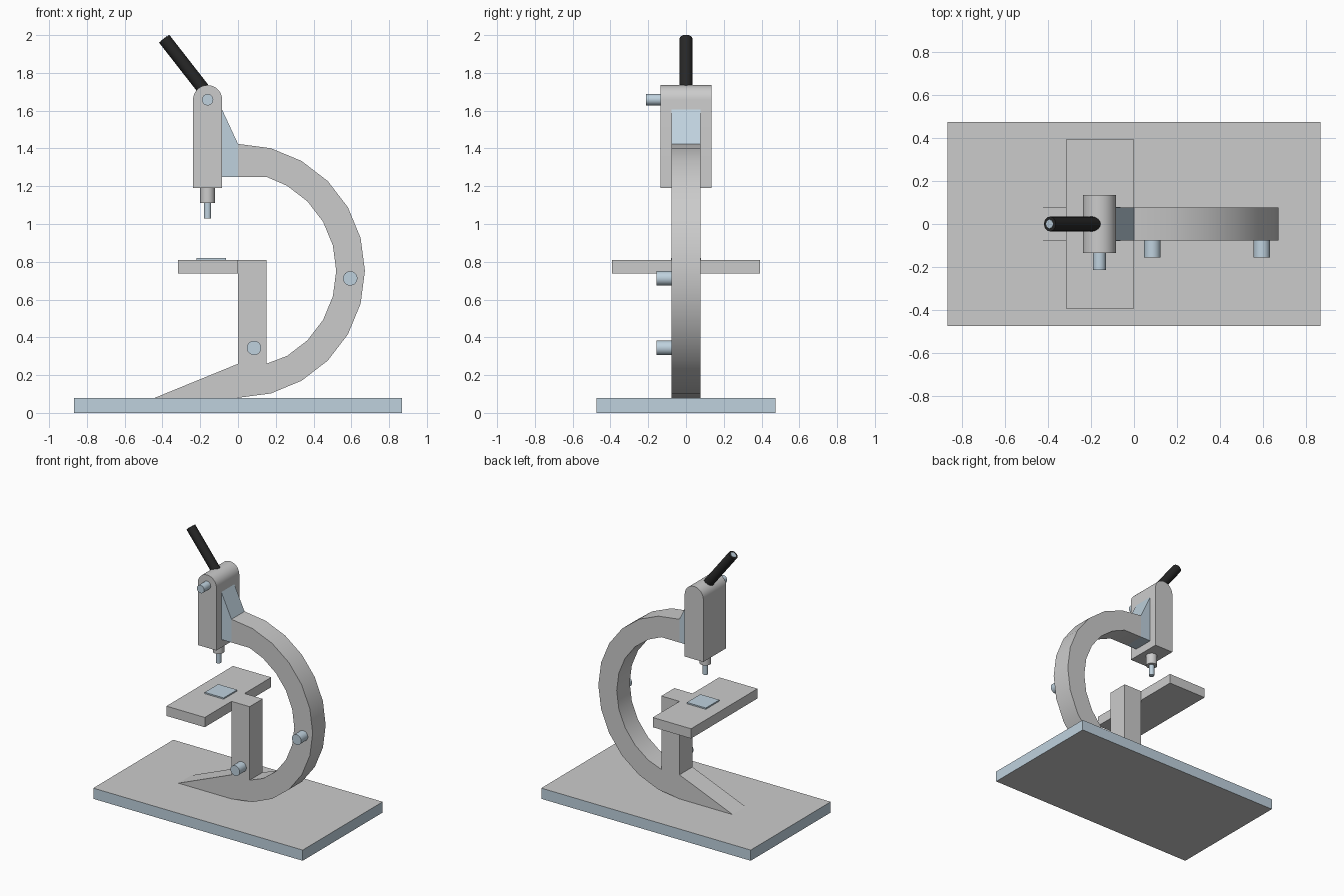
import bpy, bmesh, math
from mathutils import Vector

if "Cube" in bpy.data.objects:
    bpy.data.objects.remove(bpy.data.objects["Cube"])


def material(name, rgb):
    m = bpy.data.materials.new(name)
    m.diffuse_color = (*rgb, 1)
    m.use_nodes = True
    m.node_tree.nodes["Principled BSDF"].inputs["Base Color"].default_value = m.diffuse_color
    return m


BLUE = material("slate_blue", (0.52, 0.64, 0.73))
BLACK = material("black", (0.02, 0.02, 0.02))
GREY = material("grey", (0.8, 0.8, 0.8))


def finish(name, bm, mat, smooth):
    bmesh.ops.recalc_face_normals(bm, faces=bm.faces)
    me = bpy.data.meshes.new(name)
    bm.to_mesh(me)
    bm.free()
    ob = bpy.data.objects.new(name, me)
    bpy.context.collection.objects.link(ob)
    if mat:
        me.materials.append(mat)
    if smooth:
        bpy.ops.object.select_all(action='DESELECT')
        ob.select_set(True)
        bpy.context.view_layer.objects.active = ob
        bpy.ops.object.shade_smooth_by_angle(angle=math.radians(30))
    return ob


def prism(name, pts, half_y, mat=None, smooth=False):
    """Extrude an x-z outline symmetrically along y."""
    bm = bmesh.new()
    face = bm.faces.new([bm.verts.new((x, -half_y, z)) for x, z in pts])
    ext = bmesh.ops.extrude_face_region(bm, geom=[face])
    verts = [v for v in ext["geom"] if isinstance(v, bmesh.types.BMVert)]
    bmesh.ops.translate(bm, verts=verts, vec=(0, 2 * half_y, 0))
    return finish(name, bm, mat, smooth)


def box(name, x0, x1, half_y, z0, z1, mat=None):
    return prism(name, [(x0, z0), (x1, z0), (x1, z1), (x0, z1)], half_y, mat)


def rod(name, a, b, r, mat=None):
    """Cylinder from point a to point b."""
    a, b = Vector(a), Vector(b)
    bm = bmesh.new()
    bmesh.ops.create_cone(bm, cap_ends=True, segments=32, radius1=r, radius2=r,
                          depth=(b - a).length)
    rot = (b - a).to_track_quat('Z', 'Y').to_matrix()
    bmesh.ops.rotate(bm, verts=bm.verts, cent=(0, 0, 0), matrix=rot)
    bmesh.ops.translate(bm, verts=bm.verts, vec=(a + b) / 2)
    return finish(name, bm, mat, True)


def arc(cx, cz, r, start, stop, steps):
    angles = [math.radians(start + (stop - start) * i / steps) for i in range(steps + 1)]
    return [(cx + r * math.cos(t), cz + r * math.sin(t)) for t in angles]


ARM_Y = 0.077

# Base: grey plate with coloured rim
base = box("base", -0.867, 0.867, 0.473, 0, 0.08, GREY)
base.data.materials.append(BLUE)
for f in base.data.polygons:
    f.material_index = 0 if abs(f.normal.z) > 0.5 else 1

# Curved arm, stage post and wedge foot share one outline
outline = arc(0, 0.752, 0.672, 90, -90, 12) + [(-0.44, 0.08), (0, 0.26), (0, 0.81),
                                               (0.15, 0.81), (0.15, 0.26)]
outline += arc(0, 0.752, 0.52, -60, 60, 8) + [(0.15, 1.25), (0, 1.25)]
prism("arm_and_foot", outline, ARM_Y, None, True)

# Stage and slide
box("stage", -0.317, 0, 0.393, 0.737, 0.81)
box("slide", -0.22, -0.063, 0.08, 0.81, 0.82, BLUE)

# Head with rounded top, and the bracket joining it to the arm
HX, HR, HZ = -0.161, 0.077, 1.658
prism("head", [(HX - HR, 1.19), (HX + HR, 1.19)] + arc(HX, HZ, HR, 0, 180, 16),
      0.135, None, True)
prism("head_bracket", [(HX + HR, 1.25), (0, 1.25), (0, 1.424), (HX + HR, 1.605)],
      ARM_Y, BLUE)

# Objective
rod("objective_barrel", (HX, 0, 1.11), (HX, 0, 1.20), 0.039)
rod("objective_tip", (HX, 0, 1.03), (HX, 0, 1.12), 0.019, BLUE)

# Eyepiece tube with lens
top = Vector((-0.391, 0, 1.981))
axis = Vector((-0.615, 0, 0.788))
rod("eyepiece_tube", top - axis * 0.36, top, 0.034, BLACK)
rod("eyepiece_lens", top - axis * 0.01, top + axis * 0.002, 0.02, BLUE)

# Adjustment knobs on the front side
for name, x, z, r, y0, y1 in [("head_knob", HX, HZ, 0.03, -0.213, -0.13),
                              ("arm_knob", 0.594, 0.712, 0.038, -0.156, -0.07),
                              ("post_knob", 0.085, 0.344, 0.038, -0.156, -0.07)]:
    rod(name, (x, y1, z), (x, y0, z), r, BLUE)
